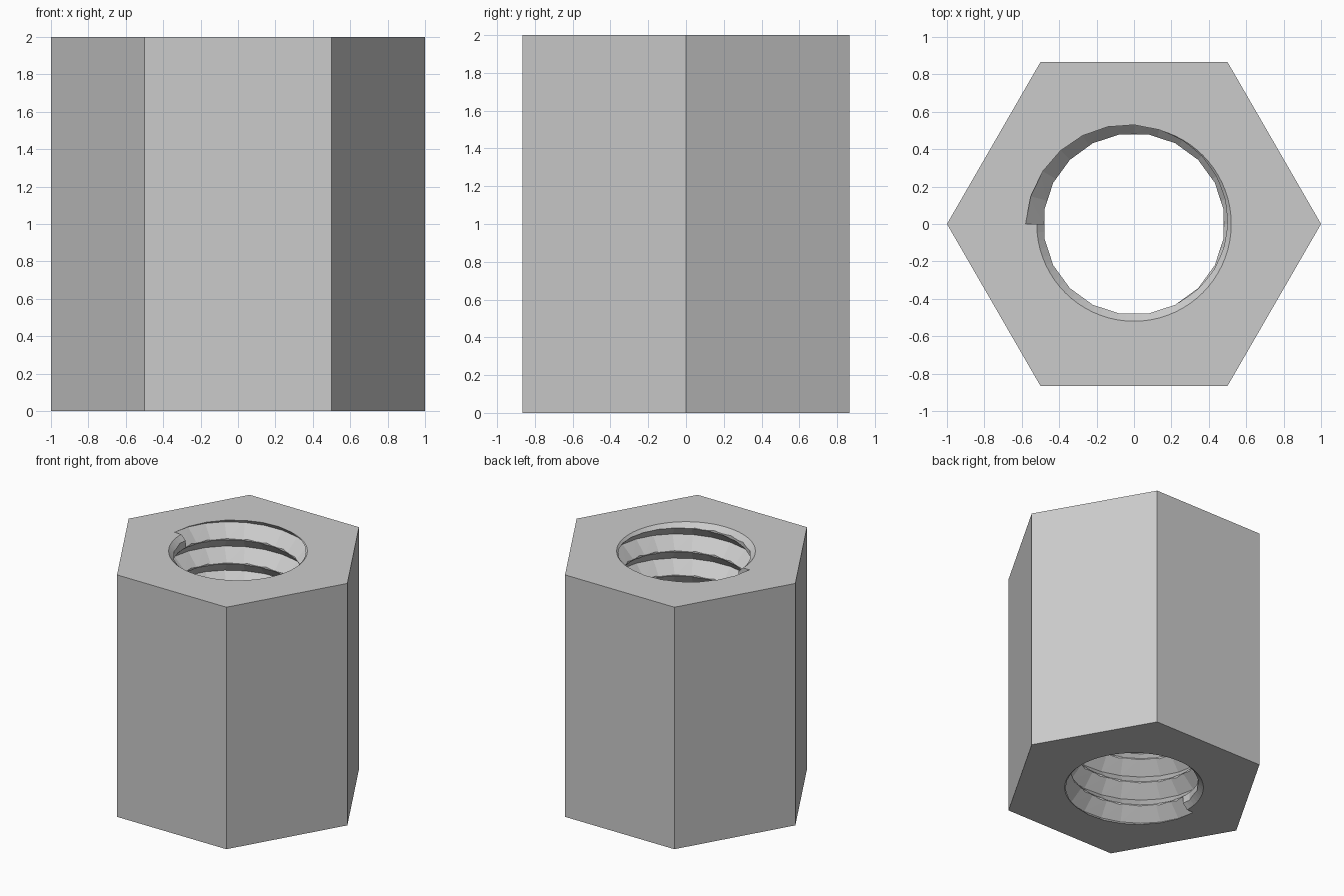
import bpy, bmesh, math

cube = bpy.data.objects.get("Cube")
if cube:
    bpy.data.objects.remove(cube, do_unlink=True)

HEIGHT, PITCH, TURNS, STEPS = 2.0, 0.2, 10, 24

steel = bpy.data.materials.new("light grey metal")
steel.use_nodes = True
steel.diffuse_color = (0.6, 0.6, 0.6, 1)
steel.node_tree.nodes["Principled BSDF"].inputs["Base Color"].default_value = (0.6, 0.6, 0.6, 1)


def skin(name, rings, triangulate=False):
    """Join matching closed rings into a capped solid."""
    bm = bmesh.new()
    loops = [[bm.verts.new(p) for p in ring] for ring in rings]
    n = len(loops[0])
    for a, b in zip(loops, loops[1:]):
        for i in range(n):
            j = (i + 1) % n
            bm.faces.new((a[i], a[j], b[j], b[i]))
    bm.faces.new(loops[0])
    bm.faces.new(loops[-1])
    bmesh.ops.recalc_face_normals(bm, faces=bm.faces)
    if triangulate:
        bmesh.ops.triangulate(bm, faces=bm.faces)
    mesh = bpy.data.meshes.new(name)
    bm.to_mesh(mesh)
    bm.free()
    mesh.materials.append(steel)
    obj = bpy.data.objects.new(name, mesh)
    bpy.context.collection.objects.link(obj)
    return obj


def frustum(name, sides, r0, z0, r1, z1, turn=0.0):
    angles = [math.tau * i / sides + turn for i in range(sides)]
    return skin(name, [[(r * math.cos(a), r * math.sin(a), z) for a in angles]
                       for r, z in ((r0, z0), (r1, z1))])


def cut(body, cutter):
    cutter.hide_render = True
    mod = body.modifiers.new(cutter.name, "BOOLEAN")
    mod.operation, mod.solver, mod.object = "DIFFERENCE", "EXACT", cutter
    bpy.context.view_layer.objects.active = body
    bpy.ops.object.modifier_apply(modifier=mod.name)
    bpy.data.objects.remove(cutter, do_unlink=True)


# Hexagonal body
body = frustum("hexagonal_nut_body", 6, 1, 0, 1, HEIGHT)

# Bore and the chamfers at both mouths
cut(body, frustum("bore", 20, 0.485, -0.2, 0.485, HEIGHT + 0.2, math.pi / 20))
cut(body, frustum("top_chamfer", 72, 0.42, HEIGHT - 0.1, 0.62, HEIGHT + 0.1))
cut(body, frustum("bottom_chamfer", 72, 0.62, -0.1, 0.42, 0.1))

# Right-handed V thread swept up the bore
profile = [(0.58, 0), (0.482, 0.098), (0.4, 0.098), (0.4, -0.098), (0.482, -0.098)]
rings = []
for s in range(TURNS * STEPS + 1):
    a = math.pi + math.tau * s / STEPS
    rise = PITCH * s / STEPS
    rings.append([(r * math.cos(a), r * math.sin(a), z + rise) for r, z in profile])
cut(body, skin("thread", rings, True))

for face in body.data.polygons:
    face.use_smooth = False
